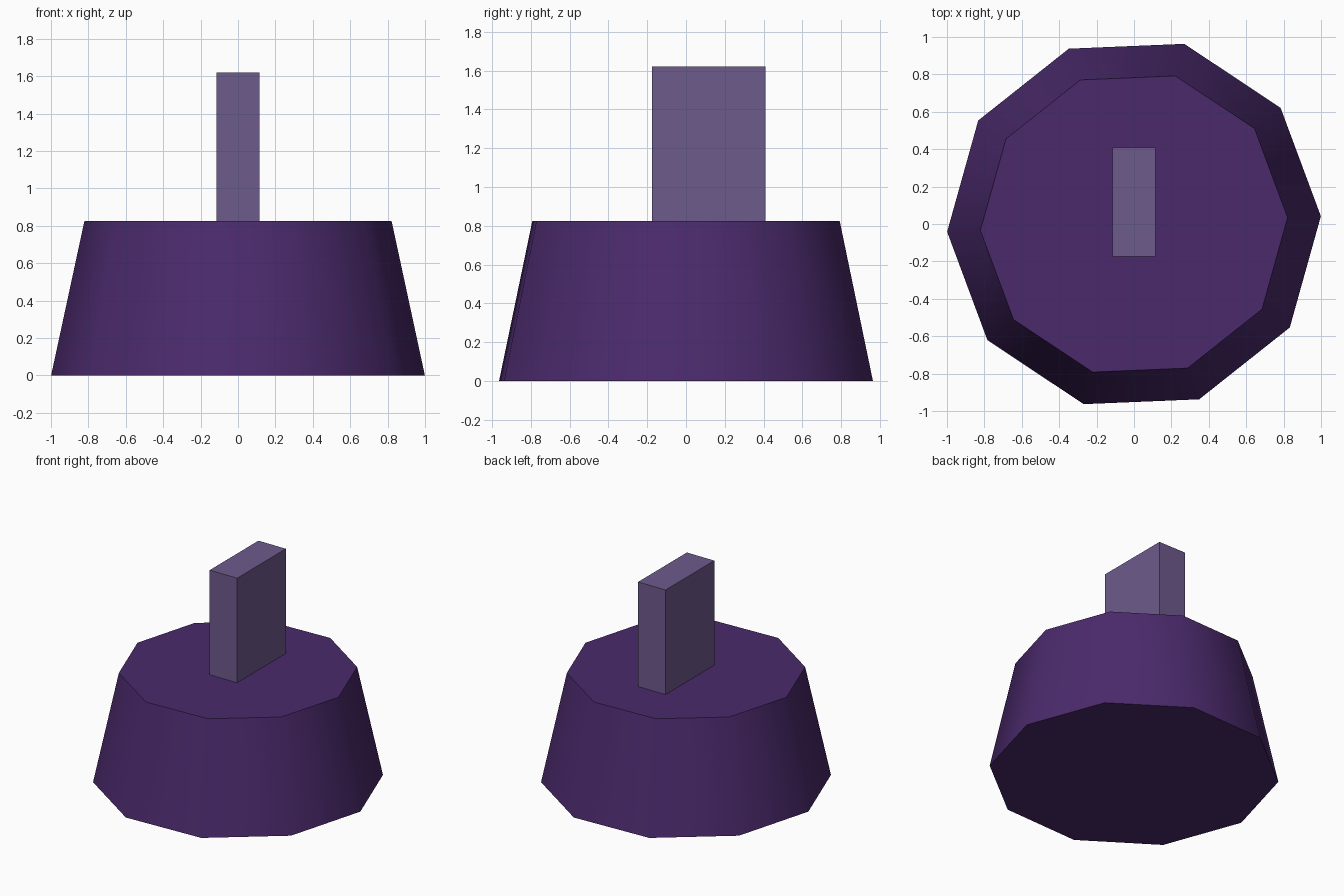
import bpy, bmesh, math
from mathutils import Matrix

if "Cube" in bpy.data.objects:
    bpy.data.objects.remove(bpy.data.objects["Cube"])


def material(name, rgb):
    m = bpy.data.materials.new(name)
    m.diffuse_color = (*rgb, 1)
    m.use_nodes = True
    m.node_tree.nodes["Principled BSDF"].inputs["Base Color"].default_value = m.diffuse_color
    return m


def finish(bm, name, mat):
    mesh = bpy.data.meshes.new(name)
    bm.to_mesh(mesh)
    bm.free()
    obj = bpy.data.objects.new(name, mesh)
    bpy.context.collection.objects.link(obj)
    mesh.materials.append(mat)
    return obj


# Tapered ten-sided knob body, smooth around the sides with crisp rims
H = 0.825
bm = bmesh.new()
bmesh.ops.create_cone(bm, cap_ends=True, segments=10, radius1=1.0, radius2=0.822,
                      depth=H, matrix=Matrix.Translation((0, 0, H / 2)))
# Turn so that one corner sits just past the +x axis
v = bm.verts[:][0].co
turn = math.radians(2.4) - math.atan2(v.y, v.x)
bmesh.ops.rotate(bm, verts=bm.verts, matrix=Matrix.Rotation(turn, 3, 'Z'))
body = finish(bm, "knob_body", material("dark_purple", (0.07, 0.023, 0.15)))
bpy.context.view_layer.objects.active = body
body.select_set(True)
bpy.ops.object.shade_smooth_by_angle(angle=math.radians(45))

# Upright off-centre pointer block standing on the body
x, y0, y1, z0, z1 = 0.115, -0.175, 0.41, H, 1.62
bm = bmesh.new()
bmesh.ops.create_cube(bm, size=1, matrix=Matrix.Translation((0, (y0 + y1) / 2, (z0 + z1) / 2))
                      @ Matrix.Diagonal((2 * x, y1 - y0, z1 - z0, 1)))
finish(bm, "pointer_block", material("pale_purple", (0.155, 0.103, 0.265)))
